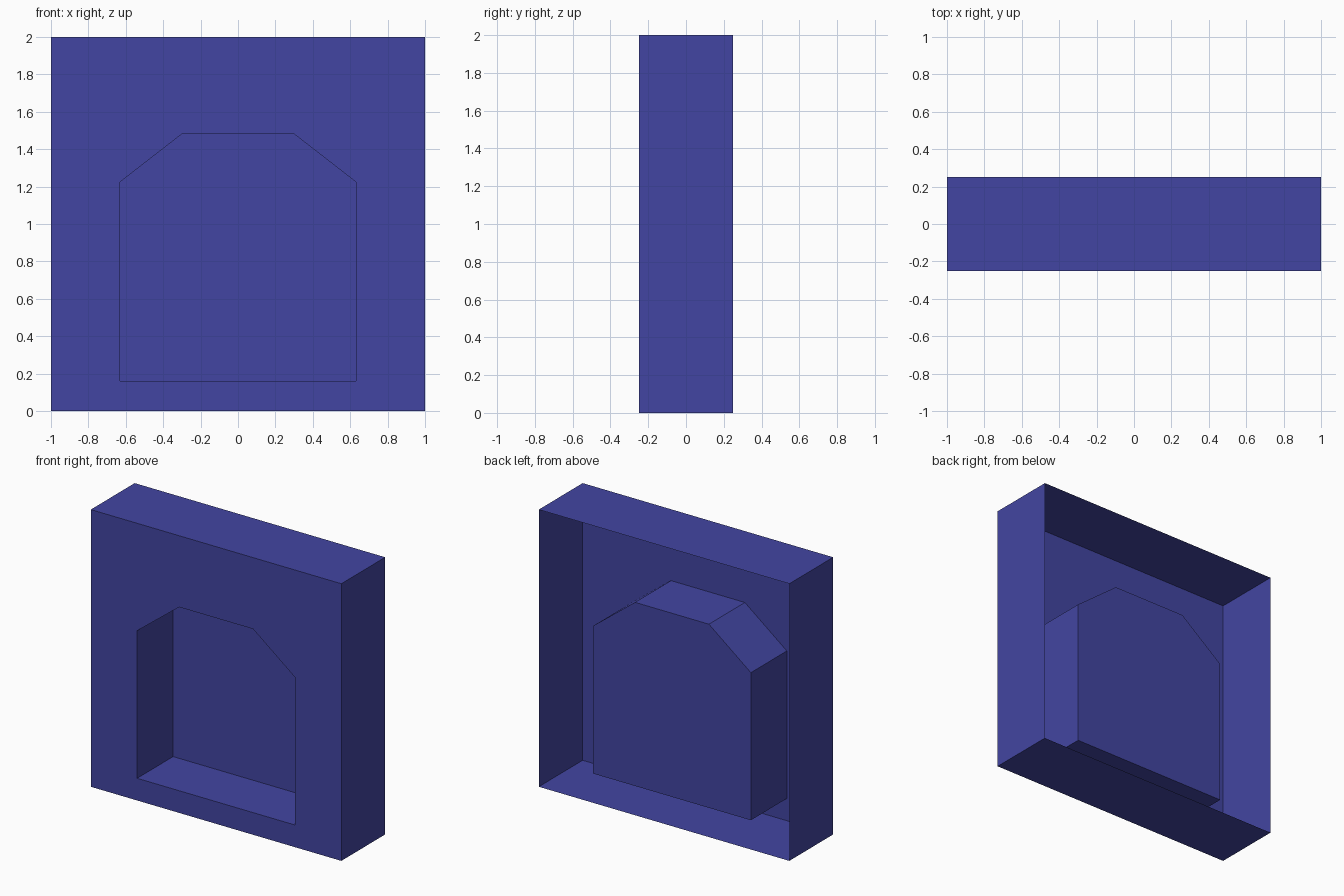
import bpy, bmesh

if "Cube" in bpy.data.objects:
    bpy.data.objects.remove(bpy.data.objects["Cube"])

W, D, H = 1.0, 0.25, 2.0      # half width, half depth, height
RECESS_BACK = 0.16

mat = bpy.data.materials.new("blue_wall")
mat.diffuse_color = (0.055, 0.06, 0.36, 1)
mat.use_nodes = True
mat.node_tree.nodes["Principled BSDF"].inputs["Base Color"].default_value = mat.diffuse_color


def make_object(name, bm):
    mesh = bpy.data.meshes.new(name)
    bm.to_mesh(mesh)
    bm.free()
    mesh.materials.append(mat)
    obj = bpy.data.objects.new(name, mesh)
    bpy.context.collection.objects.link(obj)
    return obj


def ring(bm, points, y):
    """Closed loop of edges in the xz plane at depth y."""
    verts = [bm.verts.new((x, y, z)) for x, z in points]
    edges = [bm.edges.new((v, verts[i - 1])) for i, v in enumerate(verts)]
    return verts, edges


def bridge(bm, a, b, flip=False):
    """Quads joining two matching loops."""
    for i in range(len(a)):
        quad = (a[i - 1], b[i - 1], b[i], a[i])
        bm.faces.new(quad[::-1] if flip else quad)


# Outlines, counter-clockwise seen from the front
outer = [(-W, 0), (W, 0), (W, H), (-W, H)]
half = [(0.63, 0.16), (0.63, 1.225), (0.295, 1.485)]
niche = half + [(-x, z) for x, z in reversed(half)]

# Thin wall shell, open at the back, with an arched niche pushed in
bm = bmesh.new()
front_outer, outer_edges = ring(bm, outer, -D)
front_niche, niche_edges = ring(bm, niche, -D)
fill = bmesh.ops.triangle_fill(bm, use_beauty=True, edges=outer_edges + niche_edges,
                               normal=(0, -1, 0))
front = [g for g in fill["geom"] if isinstance(g, bmesh.types.BMFace)]
for f in front:
    f.normal_update()
    if f.normal.y > 0:
        f.normal_flip()

# Outer sides
back_outer, _ = ring(bm, outer, D)
bridge(bm, front_outer, back_outer, flip=True)

# Niche sides and back panel
back_niche, _ = ring(bm, niche, RECESS_BACK)
bridge(bm, front_niche, back_niche)
bm.faces.new(back_niche)
make_object("wall_with_niche", bm)
